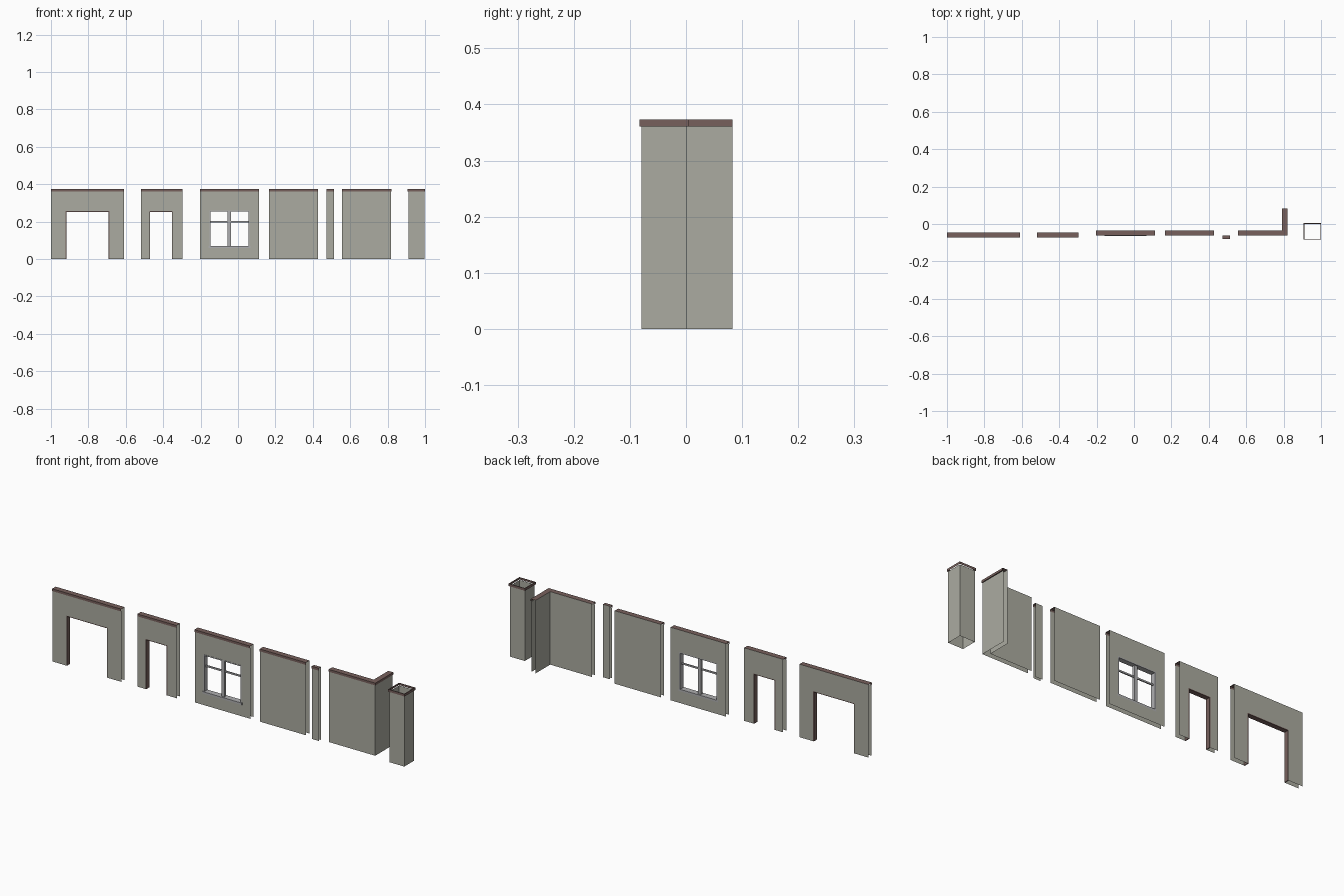
import bpy, bmesh

if "Cube" in bpy.data.objects:
    bpy.data.objects.remove(bpy.data.objects["Cube"])

H, CAP, E = 0.373, 0.361, 0.003   # total height, trim start, trim overhang


def material(name, rgb):
    m = bpy.data.materials.new(name)
    m.diffuse_color = (*rgb, 1)
    m.use_nodes = True
    m.node_tree.nodes["Principled BSDF"].inputs["Base Color"].default_value = m.diffuse_color
    return m


WALL = material("wall_grey", (0.41, 0.41, 0.355))
BROWN = material("trim_brown", (0.185, 0.118, 0.108))
FRAME = material("window_grey", (0.43, 0.43, 0.44))


def finish(bm, name, mat):
    me = bpy.data.meshes.new(name)
    bm.to_mesh(me)
    bm.free()
    me.materials.append(mat)
    ob = bpy.data.objects.new(name, me)
    bpy.context.collection.objects.link(ob)
    return ob


def strip(bm, path, z0, z1):
    """Vertical sheet along a plan path, facing right of the path."""
    for a, b in zip(path, path[1:]):
        bm.faces.new([bm.verts.new(p) for p in
                      ((*a, z0), (*b, z0), (*b, z1), (*a, z1))])


def box(bm, x0, x1, y0, y1, z0, z1):
    vs = bmesh.ops.create_cube(bm, size=1)["verts"]
    for v in vs:
        v.co = (x1 if v.co.x > 0 else x0,
                y1 if v.co.y > 0 else y0,
                z1 if v.co.z > 0 else z0)


def flat(bm, outer, inner, z):
    """Flat band between an outer path and a reversed inner path."""
    n = len(outer)
    for i in range(n - 1):
        quad = (outer[i], outer[i + 1], inner[n - 2 - i], inner[n - 1 - i])
        bm.faces.new([bm.verts.new((*p, z)) for p in quad])


def trim(name, outer, inner):
    """Brown front band and flat top; the back stays wall coloured."""
    bm = bmesh.new()
    strip(bm, outer, CAP, H)
    flat(bm, outer, inner, H)
    finish(bm, name + "_trim", BROWN)


def wall(name, x0, x1, y0, y1, hole=None):
    """Hollow straight wall: front and back sheets around an optional hole."""
    cells = [(x0, x1, 0, H)]
    if hole:
        a, b, c, d = hole
        cells = [(x0, a, 0, H), (b, x1, 0, H), (a, b, d, H)]
        if c > 0:
            cells.append((a, b, 0, c))
    bm = bmesh.new()
    for a, b, c, d in cells:
        strip(bm, [(a, y0 + E), (b, y0 + E)], c, min(d, CAP))
        strip(bm, [(b, y1), (a, y1)], c, d)
    finish(bm, name, WALL)
    trim(name, [(x0, y0), (x1, y0)], [(x1, y1), (x0, y1)])


def door_lining(name, a, b, d, y0, y1, t=0.004):
    bm = bmesh.new()
    box(bm, a, a + t, y0, y1, 0, d)
    box(bm, b - t, b, y0, y1, 0, d)
    box(bm, a + t, b - t, y0, y1, d - t, d)
    finish(bm, name, BROWN)


# Door walls
for name, x0, x1, a, b in (("wide_door_wall", -1.0, -0.61, -0.922, -0.688),
                           ("narrow_door_wall", -0.518, -0.297, -0.474, -0.350)):
    wall(name, x0, x1, -0.073, -0.045, (a, b, 0, 0.256))
    door_lining(name + "_lining", a, b, 0.256, -0.070, -0.045)

# Window wall with two sashes and a sill
wx0, wx1, wz0, wz1 = -0.153, 0.062, 0.066, 0.259
wall("window_wall", -0.203, 0.111, -0.062, -0.034, (wx0, wx1, wz0, wz1))
bm = bmesh.new()
t = 0.005
box(bm, wx0, wx0 + t, -0.060, -0.034, wz0, wz1)
box(bm, wx1 - t, wx1, -0.060, -0.034, wz0, wz1)
box(bm, wx0 + t, wx1 - t, -0.060, -0.034, wz1 - t, wz1)
box(bm, -0.055, -0.038, -0.055, -0.041, wz0, wz1 - t)
box(bm, wx0 + t, wx1 - t, -0.051, -0.045, 0.194, 0.202)
finish(bm, "window_frame", FRAME)
bm = bmesh.new()
box(bm, wx0 - 0.004, wx1 + 0.004, -0.064, -0.034, 0.060, 0.070)
finish(bm, "window_sill", FRAME)

# Plain wall and short end piece
wall("plain_wall", 0.166, 0.427, -0.062, -0.034)
wall("short_wall", 0.472, 0.512, -0.079, -0.061)

# Corner wall, L-shaped in plan
cx0, cx1, ci, cy0, cy1, cend = 0.556, 0.820, 0.792, -0.062, -0.034, 0.083
bm = bmesh.new()
inner = [(ci, cend), (ci, cy1), (cx0, cy1)]
strip(bm, [(cx0, cy0 + E), (cx1 - E, cy0 + E), (cx1 - E, cend)], 0, CAP)
strip(bm, inner, 0, H)
finish(bm, "corner_wall", WALL)
trim("corner_wall", [(cx0, cy0), (cx1, cy0), (cx1, cend)], inner)


# Hollow square column with an open trim band
def ring(x0, x1, y0, y1):
    return [(x0, y0), (x1, y0), (x1, y1), (x0, y1), (x0, y0)]


body = ring(0.911, 0.996, -0.079, 0.001)
band = ring(0.907, 1.0, -0.083, 0.005)
bm = bmesh.new()
strip(bm, body, 0, CAP)
finish(bm, "column", WALL)
bm = bmesh.new()
strip(bm, band, CAP, H)
flat(bm, band, body[::-1], H)
finish(bm, "column_trim", BROWN)
